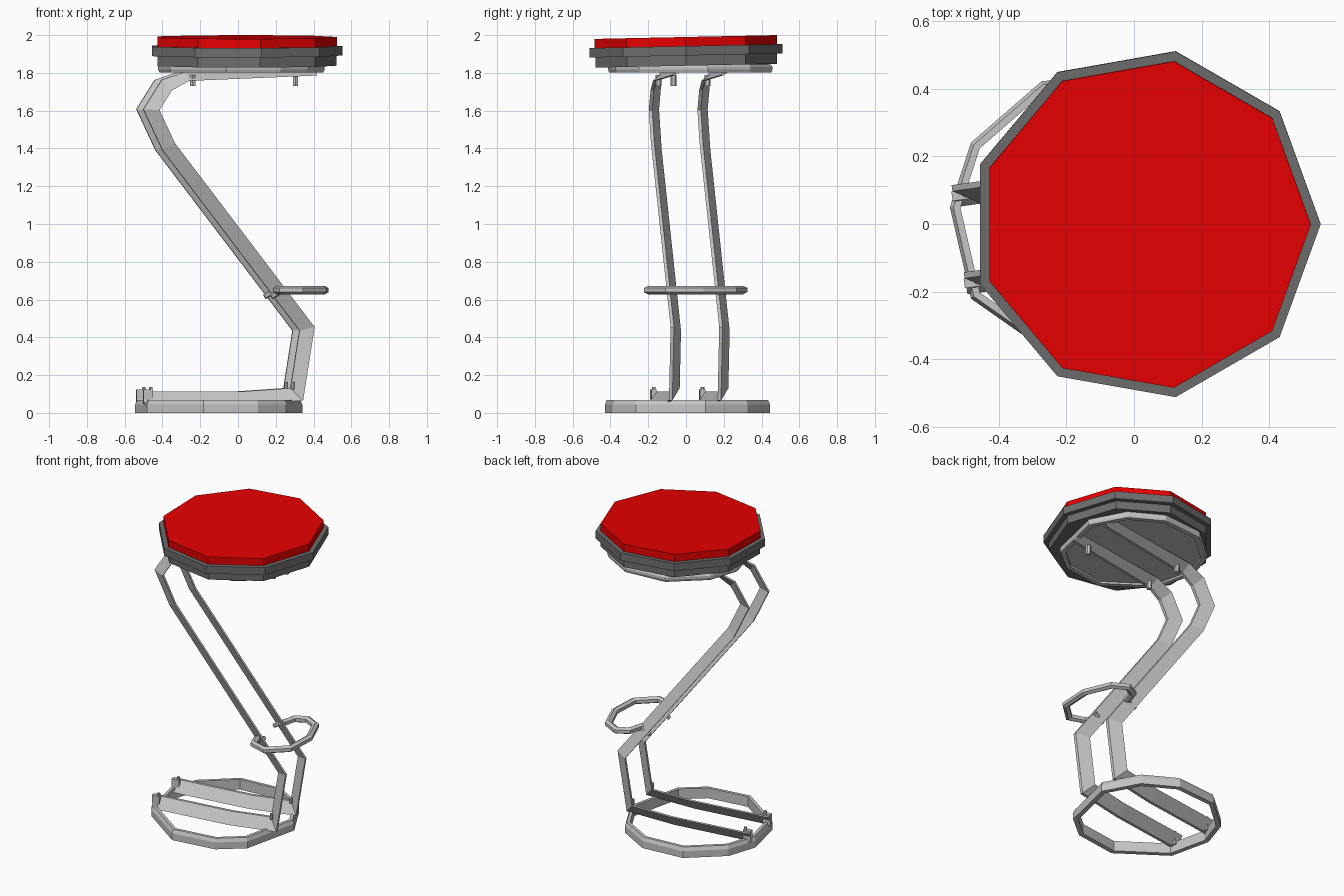
import bpy, bmesh
from math import radians, cos, sin, pi
from mathutils import Matrix, Vector

cube = bpy.data.objects.get("Cube")
if cube:
    bpy.data.objects.remove(cube)


def material(name, rgb):
    m = bpy.data.materials.new(name)
    m.use_nodes = True
    m.diffuse_color = (*rgb, 1)
    m.node_tree.nodes["Principled BSDF"].inputs["Base Color"].default_value = (*rgb, 1)
    return m


RED = material("red_cushion", (0.8, 0.0, 0.0))
DARK = material("dark_grey", (0.155, 0.155, 0.155))
STEEL = material("light_grey_metal", (0.56, 0.56, 0.56))


def finish(name, bm, mat, matrix=None):
    bmesh.ops.recalc_face_normals(bm, faces=bm.faces[:])
    mesh = bpy.data.meshes.new(name)
    bm.to_mesh(mesh)
    bm.free()
    mesh.materials.append(mat)
    ob = bpy.data.objects.new(name, mesh)
    if matrix:
        ob.matrix_world = matrix
    bpy.context.collection.objects.link(ob)
    return ob


def sweep(name, path, section, mat, closed=False, matrix=None):
    """Mitred sweep of a section along a flat path; an optional third path value scales the width."""
    bm = bmesh.new()
    pts = [Vector(p[:2]) for p in path]
    n = len(pts)
    rings = []
    for i, p in enumerate(pts):
        d1 = (p - pts[i - 1]).normalized() if closed or i else None
        d2 = (pts[(i + 1) % n] - p).normalized() if closed or i < n - 1 else None
        d1, d2 = d1 or d2, d2 or d1
        side = Vector((-d1.y - d2.y, d1.x + d2.x)).normalized()
        k = (path[i][2] if len(path[i]) > 2 else 1) / max(0.5, side.dot(Vector((-d1.y, d1.x))))
        rings.append([bm.verts.new((p.x + side.x * a * k, p.y + side.y * a * k, b))
                      for a, b in section])
    m = len(section)
    for i in range(n if closed else n - 1):
        a, b = rings[i], rings[(i + 1) % n]
        for j in range(m):
            bm.faces.new((a[j], a[(j + 1) % m], b[(j + 1) % m], b[j]))
    if not closed:
        bm.faces.new(rings[0])
        bm.faces.new(rings[-1])
    return finish(name, bm, mat, matrix)


def slab(name, outline, z0, z1, mat, matrix=None):
    bm = bmesh.new()
    low, high = ([bm.verts.new((x, y, z)) for x, y in outline] for z in (z0, z1))
    n = len(outline)
    bm.faces.new(low)
    bm.faces.new(high)
    for i in range(n):
        j = (i + 1) % n
        bm.faces.new((low[i], low[j], high[j], high[i]))
    return finish(name, bm, mat, matrix)


def rod(name, a, b, r, mat, sides=6):
    a, b = Vector(a), Vector(b)
    bm = bmesh.new()
    bmesh.ops.create_cone(bm, cap_ends=True, segments=sides, radius1=r, radius2=r, depth=(b - a).length)
    rot = (b - a).to_track_quat('Z', 'Y').to_matrix().to_4x4()
    return finish(name, bm, mat, Matrix.Translation((a + b) / 2) @ rot)


def polygon(r, angles):
    return [(r * cos(radians(a)), r * sin(radians(a))) for a in angles]


# Seat: three stacked nine-sided slabs with a slight lean
NINE = range(0, 360, 40)
lean = Matrix.Translation((0.033, 0, 1.9)) @ Matrix.Rotation(radians(1.2), 4, 'X')
slab("seat_cushion", polygon(0.49, NINE), 0.04, 0.09, RED, lean)
slab("seat_rim", polygon(0.519, NINE), -0.008, 0.042, DARK, lean)
slab("seat_underside", polygon(0.488, NINE), -0.062, -0.008, DARK, lean)

# Uneven ten-sided hoops on the floor and under the seat
TEN = [12, 45, 76, 113, 149, 175, 211, 259, 297, 322]
under_seat = Matrix.Translation((0.022, 0.025, 1.802))
slab("seat_base_disc", polygon(0.425, TEN), 0.013, 0.05, STEEL, under_seat)
sweep("seat_ring", polygon(0.446, TEN), [(0.006, 0), (0, 0.015), (0, 0.03), (0.008, 0.042), (0.035, 0.042), (0.035, 0)],
      STEEL, True, under_seat)
sweep("base_ring", polygon(0.448, TEN), [(0, 0), (0, 0.045), (0.01, 0.068), (0.03, 0.068), (0.03, 0)],
      STEEL, True, Matrix.Translation((-0.098, 0.01, 0)))

# Pair of bent legs: thin slanting plates from the floor bar up to the seat bar
turn = radians(8)
along = Vector((cos(turn), sin(turn), 0))
across = Vector((-sin(turn), cos(turn), 0))
profile = [(-0.52, 0.078), (0, 0.078), (0.295, 0.098), (0.35, 0.445), (-0.39, 1.41), (-0.482, 1.605),
           (-0.4, 1.735), (-0.29, 1.782, 0.7), (0.4, 1.8, 0.4)]
plate = [(-0.035, 0.033), (0.035, -0.015), (0.035, -0.033), (-0.035, 0.015)]
clamp = [(-0.038, -0.014), (0.038, -0.014), (0.038, 0.014), (-0.038, 0.014)]


def frame(offset):
    m = Matrix((along, (0, 0, 1), -across)).transposed().to_4x4()
    m.translation = Vector((0, 0.026, 0)) + across * offset
    return m


for side, off in (("left", 0.13), ("right", -0.13)):
    f = frame(off)
    sweep(side + "_leg", profile, plate, STEEL, matrix=f)
    # Clamp and bolt at the tip of the floor bar, bolt at the heel
    sweep(side + "_tip_clamp", [(-0.525, 0.085), (-0.475, 0.085)], clamp, STEEL, matrix=f)
    for part, u, z in (("tip_bolt", -0.485, 0.1), ("heel_bolt", 0.275, 0.125)):
        rod(f"{side}_{part}", f @ Vector((u, z, 0)), f @ Vector((u, z + 0.038, 0)), 0.01, STEEL)
    # Stub joining the footrest to the leg
    rod(side + "_footrest_stub", f @ Vector((0.23, 0.655, 0)), f @ Vector((0.16, 0.615, 0)), 0.014, STEEL)

# Open footrest loop
loop = [(0.205, -0.09), (0.235, -0.17), (0.34, -0.202), (0.45, -0.1), (0.46, 0.09),
        (0.39, 0.255), (0.3, 0.303), (0.23, 0.265), (0.205, 0.17)]
tube = polygon(0.022, range(30, 390, 60))
sweep("footrest_loop", loop, tube, STEEL, matrix=Matrix.Translation((0, 0, 0.65)))

# Fixing pegs under the seat bars
for i, (x, y) in enumerate([(-0.24, -0.145), (0.305, -0.065), (-0.24, 0.115)]):
    rod(f"seat_peg_{i + 1}", (x, y, 1.73), (x, y, 1.79), 0.016, STEEL)
